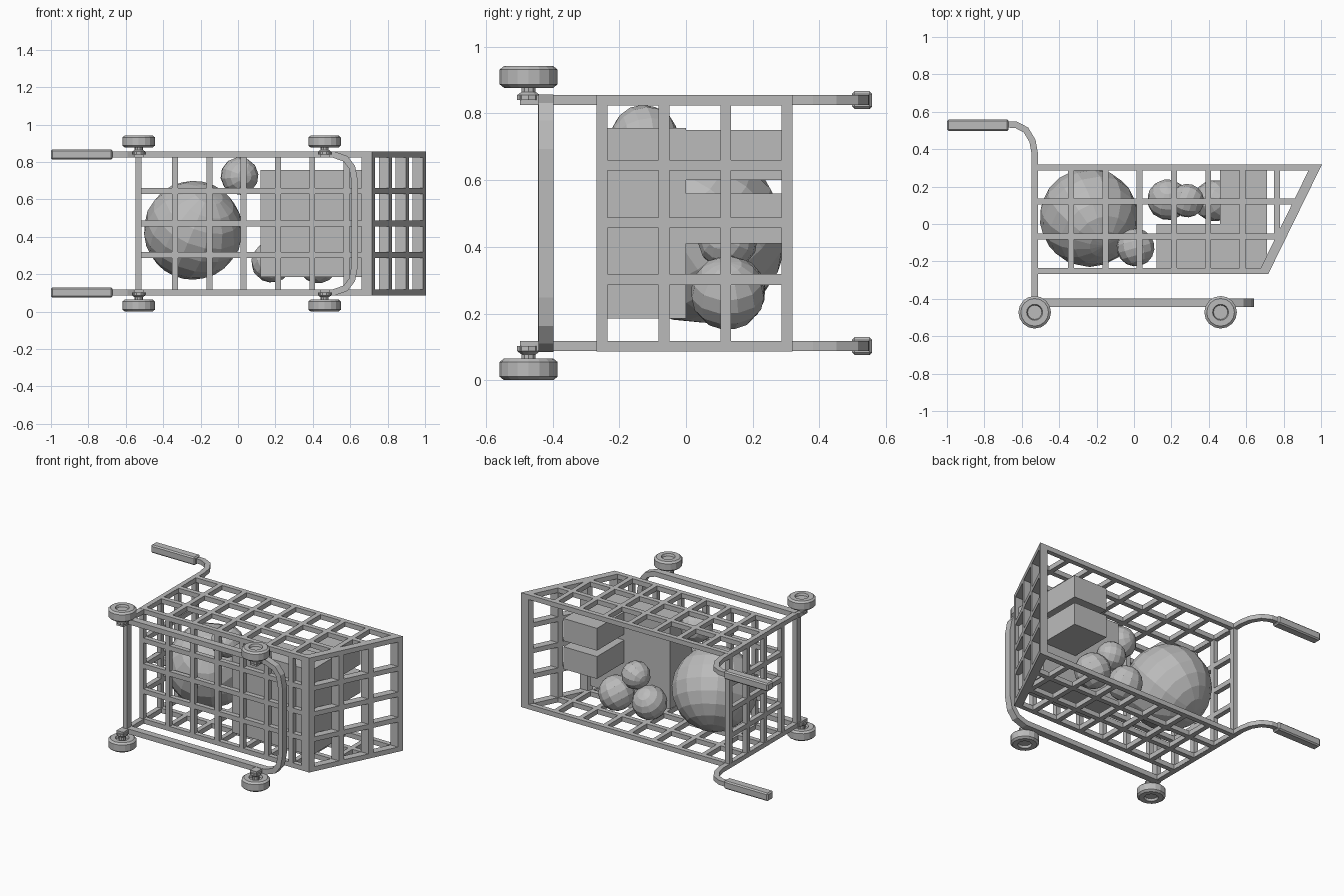
import bpy, bmesh, math
from mathutils import Vector, Matrix, Euler

cube = bpy.data.objects.get("Cube")
if cube:
    bpy.data.objects.remove(cube, do_unlink=True)

grey = bpy.data.materials.new("plain grey")
grey.use_nodes = True
COLOUR = (0.5, 0.5, 0.5, 1)
grey.diffuse_color = COLOUR
grey.node_tree.nodes["Principled BSDF"].inputs["Base Color"].default_value = COLOUR


def finish(name, bm):
    bmesh.ops.recalc_face_normals(bm, faces=bm.faces)
    mesh = bpy.data.meshes.new(name)
    bm.to_mesh(mesh)
    bm.free()
    mesh.materials.append(grey)
    obj = bpy.data.objects.new(name, mesh)
    bpy.context.collection.objects.link(obj)
    return obj


def add_box(bm, lo, hi):
    lo, hi = Vector(lo), Vector(hi)
    size = hi - lo
    mat = Matrix.Translation((lo + hi) / 2) @ Matrix.Diagonal((*size, 1))
    return bmesh.ops.create_cube(bm, size=1, matrix=mat)["verts"]


def box(name, lo, hi, bevel=0):
    bm = bmesh.new()
    add_box(bm, lo, hi)
    obj = finish(name, bm)
    if bevel:
        mod = obj.modifiers.new("bevel", 'BEVEL')
        mod.width, mod.segments = bevel, 1
    return obj


def band(name, path, width, depth, place):
    """Sweep a square section along a flat path; place maps (u, v, w) to space."""
    pts = [Vector(p) for p in path]
    bm = bmesh.new()
    rings = []
    for i, p in enumerate(pts):
        a = (p - pts[i - 1]).normalized() if i else (pts[1] - p).normalized()
        b = (pts[i + 1] - p).normalized() if i < len(pts) - 1 else a
        t = (a + b).normalized()
        n = Vector((-t.y, t.x)) * (width / 2 / t.dot(a))
        corners = ((p + n, -1), (p - n, -1), (p - n, 1), (p + n, 1))
        rings.append([bm.verts.new(place(q.x, q.y, s * depth / 2)) for q, s in corners])
    for r, s in zip(rings, rings[1:]):
        for k in range(4):
            bm.faces.new((r[k], r[k - 1], s[k - 1], s[k]))
    bm.faces.new(rings[0])
    bm.faces.new(rings[-1])
    return finish(name, bm)


def lathe(name, profile, centre, segments=16):
    """Turn a (radius, z) profile about a z axis."""
    bm = bmesh.new()
    vs = [bm.verts.new((r, 0, z)) for r, z in profile]
    edges = [bm.edges.new(e) for e in zip(vs, vs[1:])]
    bmesh.ops.spin(bm, geom=vs + edges, cent=(0, 0, 0), axis=(0, 0, 1),
                   angle=math.tau, steps=segments, use_duplicate=False)
    bmesh.ops.remove_doubles(bm, verts=bm.verts, dist=0.0005)
    bmesh.ops.translate(bm, verts=bm.verts, vec=centre)
    return finish(name, bm)


# Basket layout: the cart lies on its side, so its width runs along z
MID_Z = 0.471
SIDES = {"lower": 0.102, "upper": 0.84}
ROWS = (-0.252, -0.066, 0.119, 0.303)
LEVELS = (0.102, 0.302, 0.472, 0.645, 0.84)
COLUMNS = [-0.337 + 0.1835 * i for i in range(7)]
BACK, T = -0.531, 0.016


def slope(y):
    """x of the slanted front panel's middle line."""
    return 0.69 + (y + 0.267) * 0.49


# Side grids
for side, z in SIDES.items():
    bm = bmesh.new()
    for y in ROWS:
        add_box(bm, (BACK, y - T, z - T), (slope(y), y + T, z + T))
    for x in COLUMNS:
        low = max(ROWS[0], (x - 0.69) / 0.49 - 0.267)
        add_box(bm, (x - T, low, z - T), (x + T, ROWS[-1], z + T))
    finish(side + "_side_grid", bm)

# Floor grid
bm = bmesh.new()
y = ROWS[0]
for z in LEVELS:
    add_box(bm, (BACK, y - T, z - T), (slope(y), y + T, z + T))
for x in COLUMNS[:-1]:
    add_box(bm, (x - T, y - T, LEVELS[0]), (x + T, y + T, LEVELS[-1]))
finish("floor_grid", bm)

# Back and slanted front grids: upright bars follow the panel's lean
for name, lean, half in (("back_grid", lambda y: BACK, 0.016), ("front_grid", slope, 0.028)):
    bm = bmesh.new()
    bottom, top = ROWS[0] - T, ROWS[-1] + T
    for z in LEVELS:
        for v in add_box(bm, (-half, bottom, z - T), (half, top, z + T)):
            v.co.x += lean(v.co.y)
    for y in ROWS:
        for v in add_box(bm, (-half, y - T, LEVELS[0]), (half, y + T, LEVELS[-1])):
            v.co.x += lean(v.co.y)
    finish(name, bm)

# Rear posts bending into handles, with grips
HANDLE = ((BACK, -0.42), (BACK, 0.38), (-0.543, 0.445), (-0.578, 0.503),
          (-0.63, 0.53), (-0.69, 0.533))
for side, z in SIDES.items():
    band(side + "_handle_post", HANDLE, 0.034, 0.03, lambda u, v, w, z=z: (u, v, z + w))
    box(side + "_grip", (-1, 0.498, z - 0.027), (-0.67, 0.558, z + 0.027), 0.008)

# Undercarriage: U-shaped rail and rear crossbar
half_rail = [(BACK, 0.102), (0.51, 0.102), (0.575, 0.125), (0.61, 0.17), (0.625, 0.25)]
rail = half_rail + [(x, 2 * MID_Z - z) for x, z in reversed(half_rail)]
band("base_rail", rail, 0.034, 0.046, lambda u, v, w: (u, -0.42 + w, v))
box("rear_crossbar", (BACK - T, -0.444, 0.102), (BACK + T, -0.397, 0.84))

# Wheels with recessed hubs, brackets and axles
half_tyre = [(0, 0.018), (0.038, 0.018), (0.043, 0.0325), (0.074, 0.0325), (0.087, 0.022)]
TYRE = half_tyre + [(r, -z) for r, z in reversed(half_tyre)]
for end, x in (("rear", BACK), ("front", 0.463)):
    for side, z in SIDES.items():
        out = 1 if z > MID_Z else -1
        name = f"{side}_{end}_"
        box(name + "bracket", (x - 0.025, -0.498, z - 0.015), (x + 0.025, -0.41, z + 0.015))
        lathe(name + "axle", [(0, 0), (0.036, 0), (0.036, out * 0.015), (0.022, out * 0.025),
                              (0.022, out * 0.05), (0, out * 0.05)], (x, -0.472, z), 10)
        lathe(name + "wheel", TYRE, (x, -0.472, MID_Z + out * 0.4385))

# Boxes in the basket
box("large_carton", (0.12, -0.236, 0.185), (0.71, 0, 0.757))
for name, z in (("lower_small_carton", 0.41), ("upper_small_carton", 0.6)):
    box(name, (0.46, 0, z), (0.71, 0.29, z + 0.15))

# Faceted balls in the basket
BALLS = (("large_ball", (-0.24, 0.035, 0.435), 0.265, 16, 10),
         ("loose_ball", (0.008, -0.125, 0.725), 0.102, 12, 8),
         ("left_ball", (0.18, 0.13, 0.265), 0.11, 12, 8),
         ("right_ball", (0.43, 0.125, 0.262), 0.112, 12, 8),
         ("top_ball", (0.285, 0.125, 0.42), 0.09, 12, 8))
for i, (name, centre, radius, segs, rings) in enumerate(BALLS):
    bm = bmesh.new()
    turn = Euler((0.6 + i, 0.4, 0.3 * i)).to_matrix().to_4x4()
    bmesh.ops.create_uvsphere(bm, u_segments=segs, v_segments=rings, radius=radius,
                              matrix=Matrix.Translation(centre) @ turn)
    finish(name, bm)
